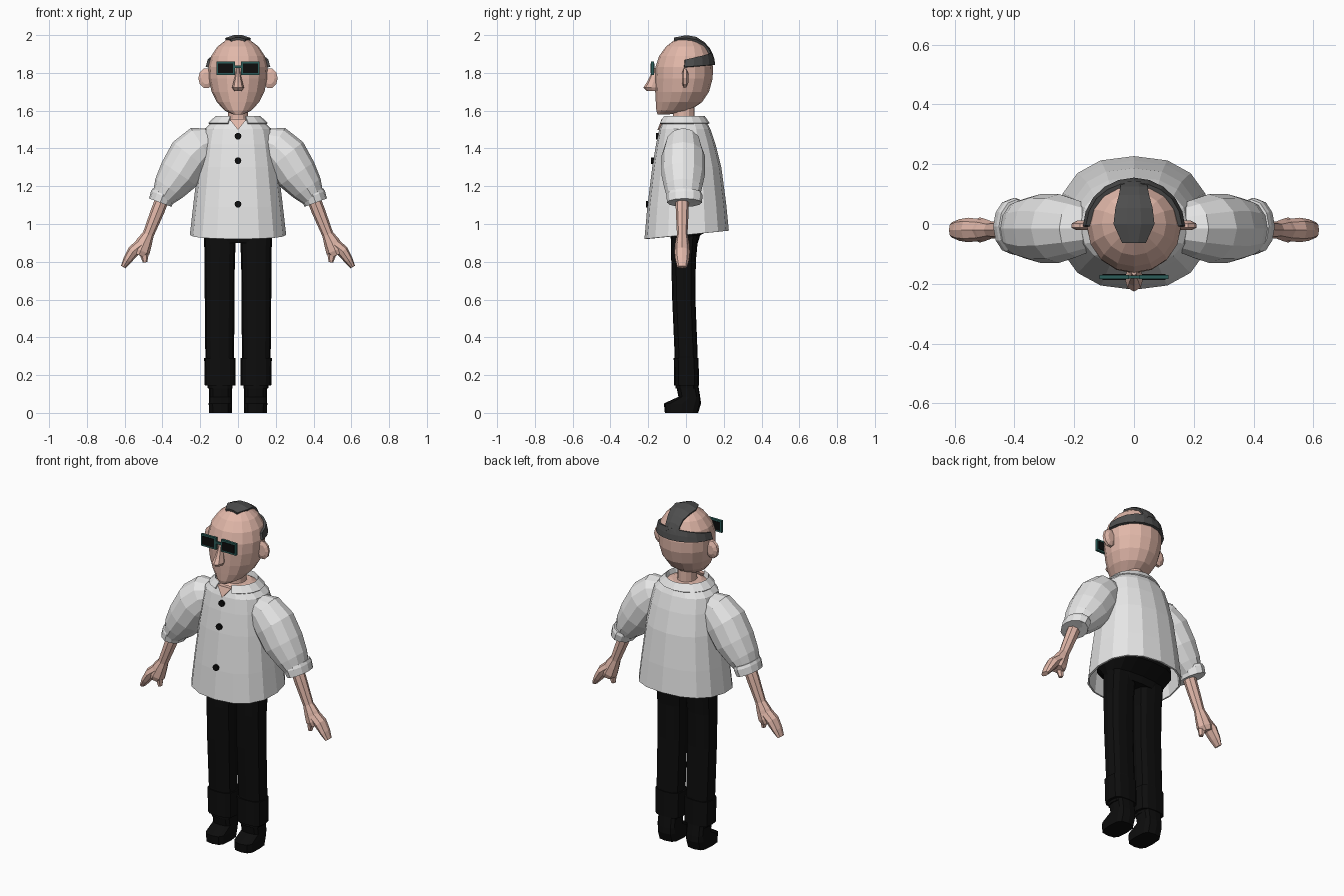
import bpy, bmesh
from math import sin, cos, pi, radians
from mathutils import Vector

cube = bpy.data.objects.get("Cube")
if cube:
    bpy.data.objects.remove(cube)


def material(name, rgb):
    m = bpy.data.materials.new(name)
    m.use_nodes = True
    m.diffuse_color = (*rgb, 1)
    m.node_tree.nodes["Principled BSDF"].inputs["Base Color"].default_value = (*rgb, 1)
    return m


SKIN = material("skin", (.76, .48, .40))
SHIRT = material("white cloth", (.8, .8, .8))
BLACK = material("black cloth", (.004, .004, .004))
HAIR = material("dark grey hair", (.075, .075, .075))
TEAL = material("teal frame", (.025, .11, .10))


def spow(v, p):
    return (abs(v) ** p) * (1 if v >= 0 else -1)


def ring(z, hw, yf, yb, cx=0, n=16, p=1.0, slope=0, start=-90, sweep=360):
    """Horizontal oval from front yf to back yb; an arc when sweep < 360."""
    cy, ry = (yf + yb) / 2, (yb - yf) / 2
    count = n if sweep == 360 else n + 1
    pts = []
    for i in range(count):
        a = radians(start + sweep * i / n)
        y = cy + ry * spow(sin(a), p)
        pts.append(Vector((cx + hw * spow(cos(a), p), y, z + slope * y)))
    return pts


def loft(name, rings, mat, closed=True, caps=True, mirror=False, thick=0):
    """Skin a stack of point rings."""
    bm = bmesh.new()
    rows = [[bm.verts.new(p) for p in r] for r in rings]
    n = len(rows[0])
    for lo, hi in zip(rows, rows[1:]):
        for i in range(n if closed else n - 1):
            j = (i + 1) % n
            bm.faces.new((lo[i], lo[j], hi[j], hi[i]))
    if caps and closed:
        bm.faces.new(rows[0][::-1])
        bm.faces.new(rows[-1])
    bmesh.ops.recalc_face_normals(bm, faces=bm.faces)
    me = bpy.data.meshes.new(name)
    bm.to_mesh(me)
    bm.free()
    me.materials.append(mat)
    ob = bpy.data.objects.new(name, me)
    bpy.context.collection.objects.link(ob)
    if thick:
        s = ob.modifiers.new("Thickness", 'SOLIDIFY')
        s.thickness, s.offset = thick, 0
    if mirror:
        ob.modifiers.new("Mirror", 'MIRROR')
    return ob


def stack(name, spec, mat, mirror=False, **kw):
    return loft(name, [ring(*s, **kw) for s in spec], mat, mirror=mirror)


def limb(name, spec, mat, y=-.015, n=10):
    """Mirrored tube through (x, z, radius across, radius in depth)."""
    rings = []
    for i, (x, z, r, ry) in enumerate(spec):
        a, b = spec[max(i - 1, 0)], spec[min(i + 1, len(spec) - 1)]
        t = Vector((b[0] - a[0], 0, b[1] - a[1])).normalized()
        u = Vector((t.z, 0, -t.x))
        c = Vector((x, y, z))
        rings.append([c + u * r * cos(2 * pi * k / n) + Vector((0, ry * sin(2 * pi * k / n), 0))
                      for k in range(n)])
    return loft(name, rings, mat, mirror=True)


def box(name, x0, x1, y0, y1, z0, z1, mat, mirror=False):
    quad = [(x0, y0), (x1, y0), (x1, y1), (x0, y1)]
    return loft(name, [[Vector((x, y, z)) for x, y in quad] for z in (z0, z1)], mat, mirror=mirror)


# Head: z, half width, front y, back y
HEAD = [(1.58, .025, -.15, -.09), (1.60, .07, -.157, .02), (1.645, .112, -.16, .085),
        (1.70, .14, -.163, .122), (1.77, .155, -.165, .141), (1.83, .157, -.162, .143),
        (1.89, .142, -.142, .134), (1.94, .108, -.105, .108), (1.975, .062, -.06, .065),
        (1.988, .02, -.02, .025)]
stack("head", HEAD, SKIN)


def head_oval(z):
    for a, b in zip(HEAD, HEAD[1:]):
        if a[0] <= z <= b[0]:
            t = (z - a[0]) / (b[0] - a[0])
            return [p + (q - p) * t for p, q in zip(a, b)]
    return HEAD[-1]


def head_top(x, y):
    z = 1.988
    while z > 1.78:
        _, hw, yf, yb = head_oval(z)
        if (x / hw) ** 2 + ((y - (yf + yb) / 2) / ((yb - yf) / 2)) ** 2 < 1:
            break
        z -= .002
    return z


# Hair: band round the back and a strip over the crown
band = []
for lo, rise in ((1.83, .012), (1.85, .024), (1.868, .036)):
    arc = []
    for i in range(11):
        a = pi * i / 10
        z = lo + rise * sin(a)
        _, hw, yf, yb = head_oval(z)
        arc.append(Vector((hw * 1.04 * cos(a), (yf + yb) / 2 + (yb - yf) / 2 * 1.04 * sin(a), z)))
    band.append(arc)
loft("hair_band", band, HAIR, closed=False, thick=.016)

centre = Vector((0, 0, 1.8))
strip = []
for y, hw in ((-.06, .036), (0, .064), (.05, .058), (.09, .047), (.115, .042), (.132, .04)):
    row = [Vector((hw * k, y, head_top(hw * k, y))) for k in (-1, -.35, .35, 1)]
    strip.append([centre + (p - centre) * 1.035 for p in row])
loft("hair_strip", strip, HAIR, closed=False, thick=.014)

# Face
stack("nose", [(1.705, .02, -.21, -.14), (1.722, .031, -.226, -.14), (1.75, .024, -.208, -.14),
               (1.79, .014, -.188, -.14), (1.825, .01, -.172, -.14)], SKIN, n=8)


def ear_ring(y, s):
    return [Vector((.168 + .042 * s * cos(pi * k / 5), y, 1.772 + .054 * s * sin(pi * k / 5)))
            for k in range(10)]


loft("ear", [ear_ring(-.02, .6), ear_ring(-.012, 1), ear_ring(.002, .95), ear_ring(.012, .5)],
     SKIN, mirror=True)

# Glasses
box("glasses_frame", .017, .115, -.184, -.17, 1.79, 1.86, TEAL, True)
box("glasses_lens", .027, .105, -.187, -.167, 1.80, 1.85, BLACK, True)
box("glasses_bridge", -.02, .02, -.182, -.172, 1.825, 1.838, TEAL)

# Neck and chest
stack("neck", [(1.52, .058, -.075, .05), (1.56, .052, -.07, .046), (1.64, .052, -.07, .046)], SKIN, n=12)
stack("chest_skin", [(1.48, .14, -.115, .1), (1.54, .118, -.112, .094), (1.555, .08, -.085, .07)], SKIN)
loft("open_neckline", [[Vector((-.045, y - .004, 1.555)), Vector((0, y - .026, 1.498)),
                        Vector((.045, y - .004, 1.555))] for y in (-.125, -.1)], SKIN)

# Shirt
loft("shirt_body", [ring(z, hw, yf, yb, p=.85, slope=s) for z, hw, yf, yb, s in (
    (.942, .25, -.215, .222, .1), (1.1, .232, -.2, .207, .06), (1.3, .208, -.174, .182, 0),
    (1.42, .19, -.154, .152, 0), (1.5, .174, -.137, .125, 0), (1.545, .125, -.118, .1, 0))],
    SHIRT, caps=False, thick=.01)
loft("shirt_collar", [ring(z, hw, yf, yb, n=14, start=-70, sweep=320) for z, hw, yf, yb in (
    (1.53, .115, -.115, .095), (1.567, .12, -.124, .1), (1.532, .155, -.143, .122))],
    SHIRT, closed=False, thick=.008)
for i, (z, y) in enumerate(((1.465, -.15), (1.335, -.174), (1.105, -.203))):
    loft("button_%d" % (i + 1), [[Vector((.018 * cos(pi * k / 5), y + d, z + .018 * sin(pi * k / 5)))
                                  for k in range(10)] for d in (-.01, .015)], BLACK)

# Sleeves, rolled cuffs, arms and hands
limb("sleeve", [(.13, 1.44, .07, .07), (.19, 1.418, .108, .095), (.25, 1.36, .12, .115),
                (.31, 1.265, .112, .116), (.365, 1.19, .088, .1), (.397, 1.14, .062, .085)], SHIRT, n=12)
limb("sleeve_cuff", [(.392, 1.165, .064, .09), (.398, 1.15, .067, .096), (.412, 1.113, .063, .092),
                     (.41, 1.118, .045, .06)], SHIRT, y=-.008, n=12)
limb("forearm", [(.39, 1.16, .036, .036), (.425, 1.07, .036, .034), (.475, .945, .03, .028),
                 (.495, .905, .042, .036), (.515, .86, .05, .042), (.525, .835, .035, .036)], SKIN, y=-.02, n=8)
limb("fingers", [(.51, .89, .035, .036), (.555, .855, .032, .041), (.585, .81, .024, .036),
                 (.608, .772, .013, .026)], SKIN, y=-.02, n=8)
limb("thumb", [(.495, .89, .03, .025), (.497, .84, .024, .022), (.492, .797, .012, .014)], SKIN, y=-.025, n=6)

# Trousers: hips, legs, turn-ups
stack("trouser_hips", [(.9, .172, -.075, .063), (.94, .187, -.085, .075), (.99, .21, -.16, .16),
                       (1.1, .2, -.15, .15)], BLACK, p=.8)
stack("trouser_leg", [(.13, .065, -.055, .062, .095), (.3, .076, -.06, .062, .097),
                      (.6, .079, -.073, .05, .097), (.8, .08, -.078, .052, .097),
                      (.94, .085, -.08, .065, .095)], BLACK, True, p=.7, n=12)
stack("trouser_turn_up", [(.145, .081, -.063, .07, .095), (.29, .083, -.065, .066, .096)],
      BLACK, True, p=.65, n=12)

# Shoes
stack("shoe", [(0, .061, -.112, .064, .093), (.05, .062, -.117, .08, .093),
               (.085, .06, -.04, .075, .093), (.16, .06, -.055, .063, .093)], BLACK, True, p=.6, n=12)
